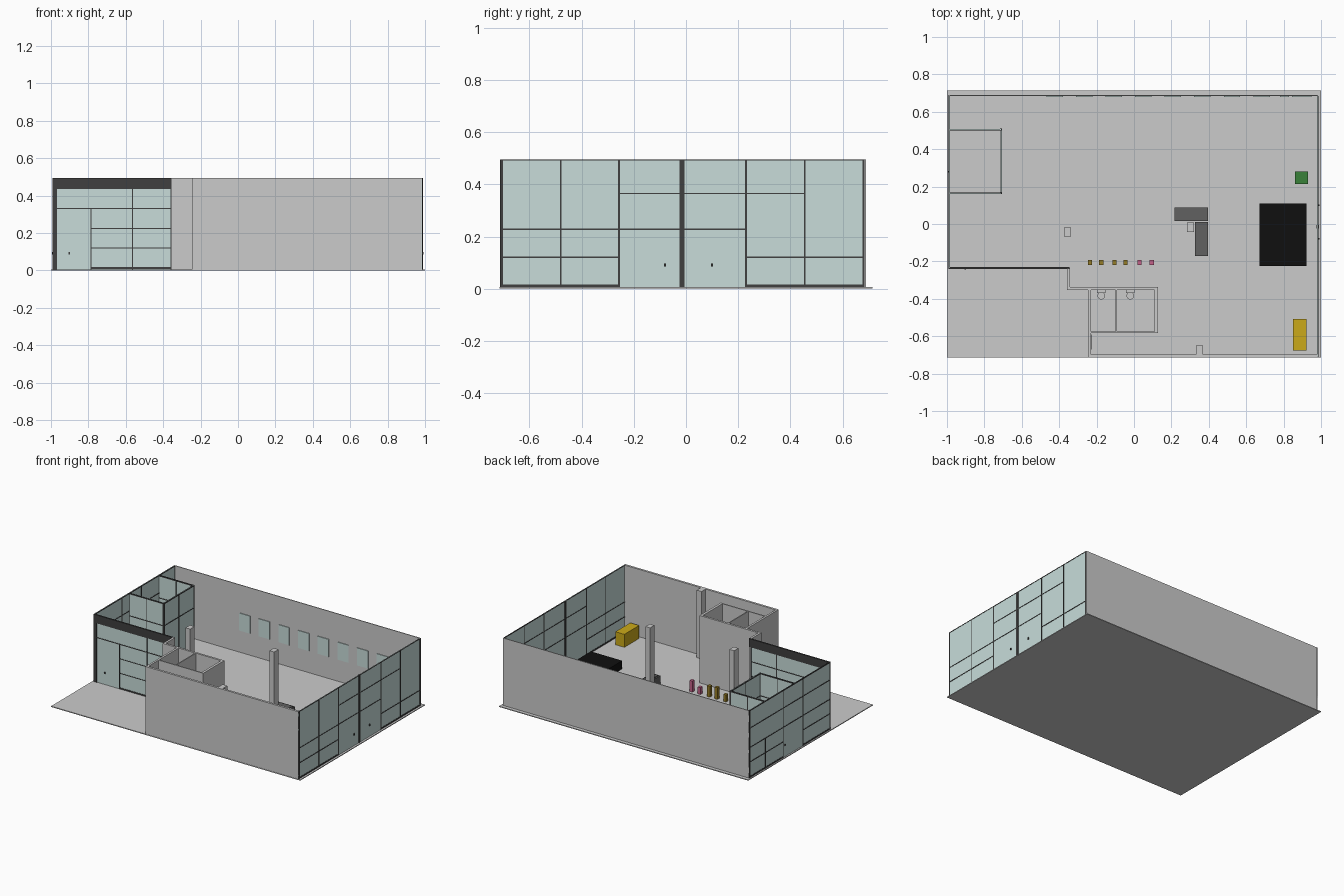
import bpy, math

H = 0.495      # wall top
F = 0.006      # floor top


def mat(name, r, g, b):
    m = bpy.data.materials.new(name)
    m.diffuse_color = (r, g, b, 1)
    return m


GLASS = mat("glass", 0.58, 0.72, 0.70)
DARK = mat("dark_frame", 0.05, 0.05, 0.05)
BLACK = mat("black", 0.005, 0.005, 0.005)
YELLOW = mat("yellow", 0.60, 0.40, 0.01)
GREEN = mat("green", 0.04, 0.22, 0.04)
GOLD = mat("gold", 0.30, 0.20, 0.02)
PINK = mat("pink", 0.55, 0.12, 0.25)
CHARCOAL = mat("charcoal", 0.12, 0.12, 0.12)


def box(name, x0, x1, y0, y1, z0, z1, m=None):
    v = [(x, y, z) for z in (z0, z1) for x, y in ((x0, y0), (x1, y0), (x1, y1), (x0, y1))]
    f = [(3, 2, 1, 0), (4, 5, 6, 7), (0, 1, 5, 4), (1, 2, 6, 5), (2, 3, 7, 6), (3, 0, 4, 7)]
    me = bpy.data.meshes.new(name)
    me.from_pydata(v, [], f)
    ob = bpy.data.objects.new(name, me)
    bpy.context.collection.objects.link(ob)
    if m:
        me.materials.append(m)
    return ob


def glazing(name, axis, pos, a0, a1, uprights, rails, top=H):
    """Glass pane along an axis; uprights (a, z0, z1, width), rails (z, a0, a1, width)."""
    def put(n, p0, p1, z0, z1, half, m):
        if axis == "x":
            box(n, p0, p1, pos - half, pos + half, z0, z1, m)
        else:
            box(n, pos - half, pos + half, p0, p1, z0, z1, m)
    put(name + "_pane", a0, a1, F, top, 0.002, GLASS)
    for a, z0, z1, w in uprights:
        put(name + "_upright", a - w / 2, a + w / 2, z0, z1, 0.004, DARK)
    for z, p0, p1, w in rails:
        put(name + "_rail", p0, p1, z - w / 2, z + w / 2, 0.004, DARK)


# floor and solid outer walls
box("floor", -1, 1, -0.715, 0.715, 0, F)
box("back_wall", -0.99, 0.985, 0.684, 0.69, F, H)
box("front_wall", -0.245, 0.98, -0.713, -0.697, F, H)

# right glass front with double doors
glazing("right_glazing", "y", 0.983, -0.711, 0.684,
        [(-0.706, F, H, 0.01), (-0.48, F, H, 0.005), (-0.257, F, H, 0.007),
         (0.23, F, H, 0.007), (0.455, F, H, 0.005), (0.68, F, H, 0.008)],
        [(0.365, -0.257, 0.455, 0.005), (0.228, -0.711, 0.23, 0.005),
         (0.12, -0.711, -0.257, 0.006), (0.12, 0.23, 0.684, 0.006),
         (0.012, -0.711, -0.257, 0.01), (0.012, 0.23, 0.684, 0.01),
         (0.493, -0.711, 0.684, 0.004)])
box("right_center_post", 0.976, 0.988, -0.025, -0.006, F, H, DARK)

# left glass wall
glazing("left_glazing", "y", -0.988, -0.235, 0.688,
        [(0.684, F, H, 0.012), (0.505, F, 0.225, 0.006), (0.30, F, H, 0.008), (0.075, F, H, 0.007)],
        [(0.365, -0.235, 0.688, 0.006), (0.225, -0.235, 0.688, 0.006),
         (0.12, 0.30, 0.688, 0.006), (0.12, -0.235, 0.075, 0.006),
         (0.012, 0.30, 0.688, 0.01), (0.012, -0.235, 0.075, 0.01), (0.492, -0.235, 0.688, 0.006)])

# front entrance glazing with dark fascia and corner post
glazing("entrance_glazing", "x", -0.235, -0.985, -0.355,
        [(-0.785, F, 0.33, 0.005), (-0.565, F, 0.435, 0.005), (-0.358, F, 0.435, 0.006)],
        [(0.33, -0.985, -0.355, 0.006), (0.225, -0.785, -0.355, 0.005),
         (0.12, -0.785, -0.355, 0.005), (0.012, -0.785, -0.355, 0.01)], top=0.436)
box("entrance_fascia", -0.99, -0.345, -0.241, -0.230, 0.435, H, DARK)
box("entrance_corner_post", -0.992, -0.967, -0.241, -0.230, F, H, DARK)

# meeting room
for n, y in (("meeting_front", 0.165), ("meeting_rear", 0.505)):
    glazing(n, "x", y, -0.985, -0.71, [(-0.85, F, H, 0.005)],
            [(0.33, -0.985, -0.71, 0.006), (0.12, -0.985, -0.71, 0.006),
             (0.012, -0.985, -0.71, 0.01), (0.491, -0.985, -0.71, 0.008)])
    box("meeting_corner_post", -0.717, -0.706, y - 0.005, y + 0.005, F, H, DARK)
glazing("meeting_side", "y", -0.711, 0.165, 0.505, [(0.335, F, H, 0.005)],
        [(0.33, 0.165, 0.505, 0.006), (0.012, 0.165, 0.505, 0.01), (0.491, 0.165, 0.505, 0.008)])

# door handles
for x, y in ((0.989, -0.08), (0.989, 0.10), (-0.991, 0.28)):
    box("door_handle", x - 0.004, x + 0.004, y - 0.004, y + 0.004, 0.085, 0.097, DARK)
box("door_handle", -0.905, -0.897, -0.243, -0.235, 0.085, 0.097, DARK)

# restroom block walls
for n, x0, x1, y0, y1 in (
        ("lobby_wall", -0.358, -0.342, -0.353, -0.236),
        ("restroom_rear_wall", -0.342, 0.128, -0.353, -0.338),
        ("restroom_right_wall", 0.110, 0.128, -0.582, -0.353),
        ("restroom_front_wall", -0.230, 0.110, -0.582, -0.574),
        ("restroom_divider", -0.098, -0.091, -0.574, -0.353),
        ("restroom_left_wall", -0.245, -0.230, -0.697, -0.353)):
    box(n, x0, x1, y0, y1, F, H)
box("side_door", -0.230, -0.226, -0.67, -0.59, F, 0.28, CHARCOAL)

# toilets
for x in (-0.175, -0.02):
    box("toilet_tank", x - 0.023, x + 0.023, -0.368, -0.353, F, 0.10)
    box("toilet_base", x - 0.014, x + 0.014, -0.388, -0.368, F, 0.05)
    bpy.ops.mesh.primitive_cone_add(vertices=20, radius1=0.013, radius2=0.02, depth=0.055,
                                    location=(x, -0.384, F + 0.0275))
    bpy.context.object.name = "toilet_bowl"
    bpy.ops.object.shade_smooth_by_angle()

# structural columns
for x, y in ((-0.355, -0.043), (0.302, -0.018), (0.35, -0.675)):
    box("column", x - 0.019, x + 0.019, y - 0.025, y + 0.025, F, H)

# framed panels on the back wall
for i in range(8):
    x = -0.468 + 0.158 * i
    box("wall_panel", x, x + 0.088, 0.679, 0.684, 0.165, 0.292, GLASS)
box("small_wall_panel", 0.78, 0.83, 0.679, 0.684, 0.165, 0.292, GLASS)
box("wide_wall_panel", 0.845, 0.95, 0.679, 0.684, 0.165, 0.292, GLASS)

# L-shaped reception counter: body plus raised inset top
for x0, x1, y0, y1 in ((0.217, 0.395, 0.015, 0.088), (0.325, 0.395, -0.17, 0.010)):
    box("counter_body", x0, x1, y0, y1, F, 0.07, CHARCOAL)
    box("counter_top", x0 + 0.01, x1 - 0.01, y0 + 0.01, y1 - 0.01, 0.07, 0.075, CHARCOAL)

# row of display stands
for x, h, m in ((-0.235, 0.055, GOLD), (-0.175, 0.057, GOLD), (-0.105, 0.09, GOLD),
                (-0.045, 0.085, GOLD), (0.03, 0.055, PINK), (0.095, 0.085, PINK)):
    box("display_stand", x - 0.011, x + 0.011, -0.218, -0.193, F, h, m)

# large blocks by the right glazing
box("black_platform", 0.67, 0.922, -0.225, 0.11, F, 0.065, BLACK)
box("yellow_block", 0.85, 0.922, -0.677, -0.507, F, 0.10, YELLOW)
box("green_block", 0.862, 0.93, 0.215, 0.28, F, 0.10, GREEN)
